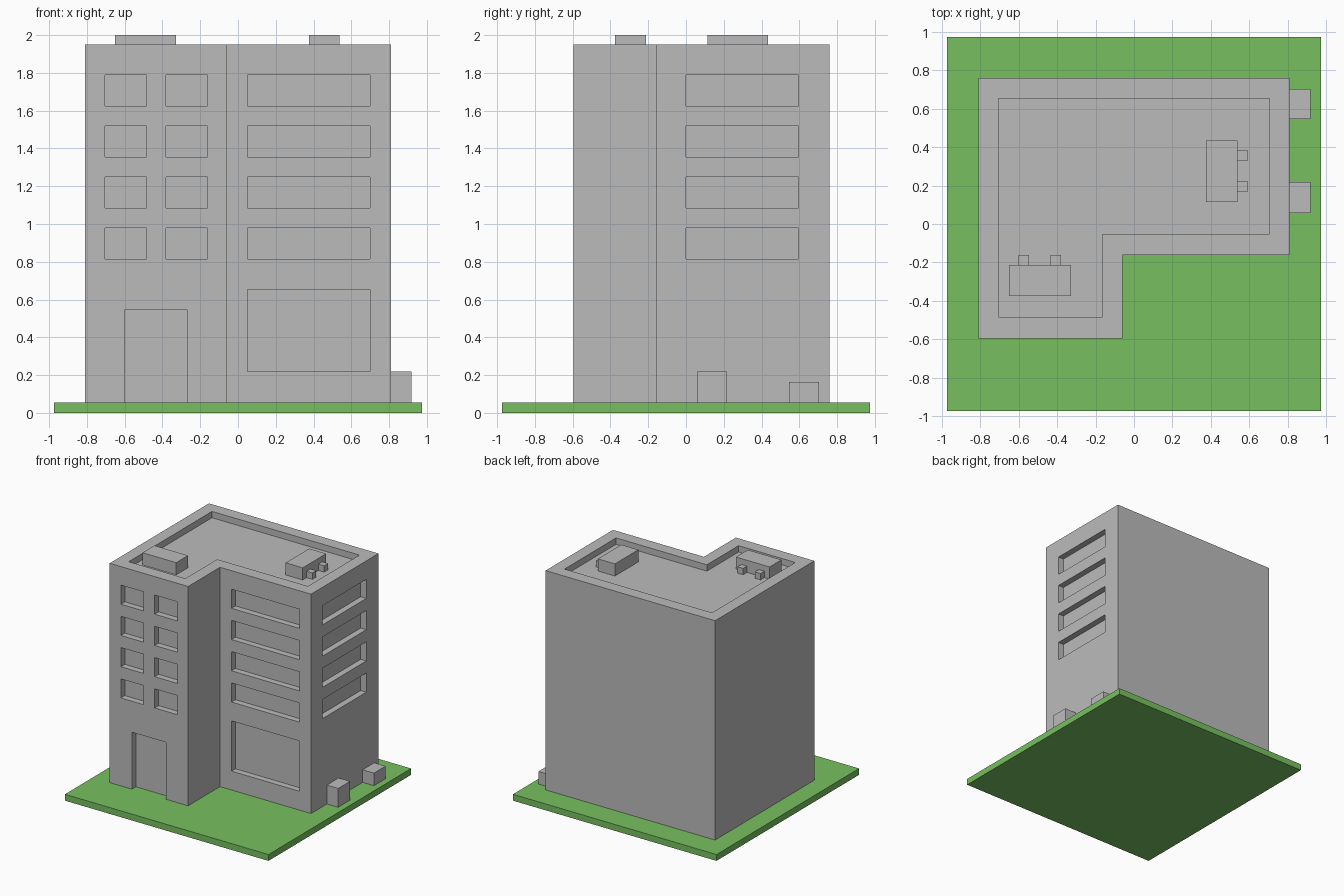
import bpy
import bmesh

if "Cube" in bpy.data.objects:
    bpy.data.objects.remove(bpy.data.objects["Cube"], do_unlink=True)


def material(name, rgb):
    m = bpy.data.materials.new(name)
    m.use_nodes = True
    m.diffuse_color = (*rgb, 1)
    bsdf = m.node_tree.nodes["Principled BSDF"]
    bsdf.inputs["Base Color"].default_value = (*rgb, 1)
    bsdf.inputs["Roughness"].default_value = 0.8
    return m


GREY = material("concrete grey", (0.50, 0.50, 0.50))
GREEN = material("lawn green", (0.185, 0.53, 0.115))


def add_prism(bm, outline, z0, z1):
    """Extrude a counter-clockwise outline from z0 up to z1."""
    low = [bm.verts.new((x, y, z0)) for x, y in outline]
    high = [bm.verts.new((x, y, z1)) for x, y in outline]
    bm.faces.new(low[::-1])
    bm.faces.new(high)
    n = len(outline)
    for i in range(n):
        j = (i + 1) % n
        bm.faces.new((low[i], low[j], high[j], high[i]))


def rect(x0, x1, y0, y1):
    return [(x0, y0), (x1, y0), (x1, y1), (x0, y1)]


def build(name, prisms, mat):
    bm = bmesh.new()
    for outline, z0, z1 in prisms:
        add_prism(bm, outline, z0, z1)
    mesh = bpy.data.meshes.new(name)
    bm.to_mesh(mesh)
    bm.free()
    mesh.materials.append(mat)
    ob = bpy.data.objects.new(name, mesh)
    bpy.context.collection.objects.link(ob)
    return ob


def l_shape(x0, x1, y0, y1, notch_x, notch_y):
    return [(x0, y0), (notch_x, y0), (notch_x, notch_y),
            (x1, notch_y), (x1, y1), (x0, y1)]


GROUND, ROOF, TOP = 0.055, 1.895, 1.95
X, FRONT, BACK = 0.81, -0.595, 0.76
NOTCH_X, NOTCH_Y = -0.06, -0.16
DEPTH, OUT = 0.054, 0.05

# Lawn slab and L-shaped tower
build("lawn", [(rect(-0.973, 0.973, -0.973, 0.973), 0, GROUND)], GREEN)
tower = build("tower", [(l_shape(-X, X, FRONT, BACK, NOTCH_X, NOTCH_Y), GROUND, TOP)], GREY)

# Sunken roof inside the parapet
cuts = [(l_shape(-0.705, 0.705, -0.485, 0.652, -0.163, -0.052), ROOF, TOP + OUT)]


def front_cut(x0, x1, wall, z0, z1):
    cuts.append((rect(x0, x1, wall - OUT, wall + DEPTH), z0, z1))


# Four floors of windows on the wing, the main front and the side wall
for floor in range(4):
    z0 = 0.815 + 0.27 * floor
    z1 = z0 + 0.165
    front_cut(-0.703, -0.485, FRONT, z0, z1)
    front_cut(-0.38, -0.162, FRONT, z0, z1)
    front_cut(0.05, 0.70, NOTCH_Y, z0, z1)
    cuts.append((rect(X - DEPTH, X + OUT, 0.0, 0.595), z0, z1))

# Shop window and entrance
front_cut(0.05, 0.70, NOTCH_Y, 0.218, 0.652)
front_cut(-0.598, -0.27, FRONT, 0.0, 0.547)

# Carve all recesses, then drop the cutter
cutter = build("recess_cutter", cuts, GREY)
cutter.hide_render = True
mod = tower.modifiers.new("recesses", "BOOLEAN")
mod.operation = "DIFFERENCE"
mod.solver = "EXACT"
mod.object = cutter
bpy.context.view_layer.update()
carved = bpy.data.meshes.new_from_object(
    tower.evaluated_get(bpy.context.evaluated_depsgraph_get()))
tower.modifiers.clear()
tower.data = carved
bpy.data.objects.remove(cutter, do_unlink=True)

# Rooftop machines, each with two small vents
build("roof_unit_front", [(rect(-0.65, -0.328, -0.375, -0.213), ROOF, 2.0)], GREY)
build("roof_unit_side", [(rect(0.375, 0.538, 0.115, 0.435), ROOF, 2.0)], GREY)
for i, x in enumerate((-0.60, -0.434)):
    build(f"front_unit_vent_{i + 1}", [(rect(x, x + 0.054, -0.213, -0.16), ROOF, TOP)], GREY)
for i, y in enumerate((0.168, 0.33)):
    build(f"side_unit_vent_{i + 1}", [(rect(0.538, 0.593, y, y + 0.053), ROOF, TOP)], GREY)

# Utility boxes against the side wall
build("utility_box_tall", [(rect(X, 0.918, 0.057, 0.218), GROUND, 0.218)], GREY)
build("utility_box_low", [(rect(X, 0.918, 0.545, 0.703), GROUND, 0.164)], GREY)
